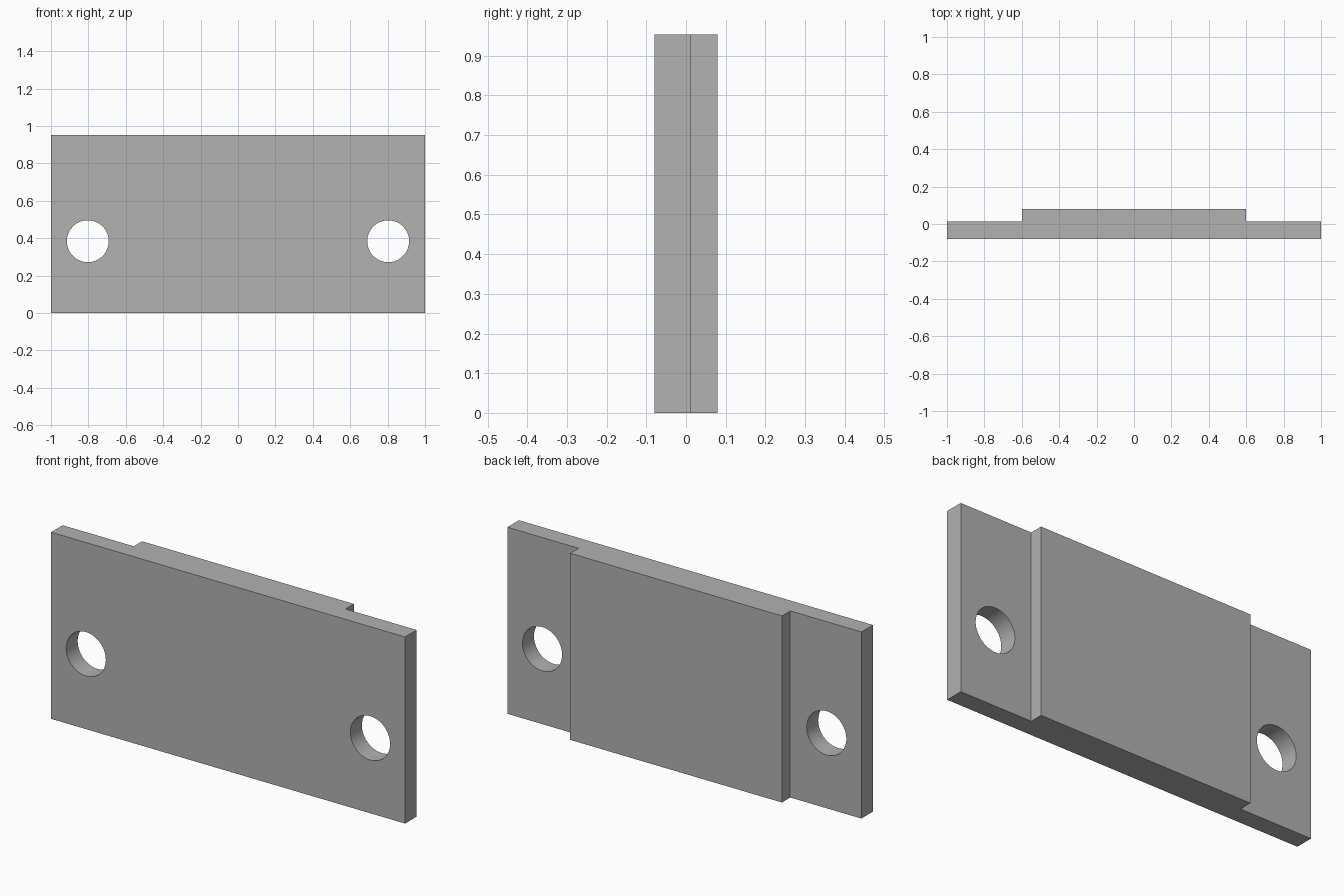
import bpy
import bmesh
import math
from mathutils import Matrix

HEIGHT = 0.953
FRONT, STEP, BACK = -0.08, 0.013, 0.08
HALF_WIDTH, HALF_PAD = 1.0, 0.598
HOLE_X, HOLE_Z, HOLE_RADIUS = 0.803, 0.384, 0.112

cube = bpy.data.objects.get("Cube")
if cube:
    bpy.data.objects.remove(cube, do_unlink=True)

grey = bpy.data.materials.new("plain grey")
grey.use_nodes = True
colour = (0.445, 0.445, 0.445, 1)
grey.diffuse_color = colour
grey.node_tree.nodes["Principled BSDF"].inputs["Base Color"].default_value = colour


def make_object(name, bm):
    bmesh.ops.recalc_face_normals(bm, faces=bm.faces)
    mesh = bpy.data.meshes.new(name)
    bm.to_mesh(mesh)
    bm.free()
    mesh.materials.append(grey)
    obj = bpy.data.objects.new(name, mesh)
    bpy.context.collection.objects.link(obj)
    return obj


# Stepped plate: mirrored plan profile extruded upwards
right_half = [(HALF_WIDTH, FRONT), (HALF_WIDTH, STEP), (HALF_PAD, STEP), (HALF_PAD, BACK)]
profile = right_half + [(-x, y) for x, y in reversed(right_half)]
bm = bmesh.new()
base = bm.faces.new([bm.verts.new((x, y, 0)) for x, y in profile])
extruded = bmesh.ops.extrude_face_region(bm, geom=[base])["geom"]
bmesh.ops.translate(bm, vec=(0, 0, HEIGHT),
                    verts=[v for v in extruded if isinstance(v, bmesh.types.BMVert)])
plate = make_object("mounting_plate", bm)

# Round holes through both end tabs
bm = bmesh.new()
for side in (-1, 1):
    place = Matrix.Translation((side * HOLE_X, 0, HOLE_Z)) @ Matrix.Rotation(math.pi / 2, 4, "X")
    bmesh.ops.create_cone(bm, cap_ends=True, segments=64, radius1=HOLE_RADIUS,
                          radius2=HOLE_RADIUS, depth=0.4, matrix=place)
cutter = make_object("hole_cutter", bm)
cutter.hide_render = True

cut = plate.modifiers.new("holes", "BOOLEAN")
cut.operation = "DIFFERENCE"
cut.solver = "EXACT"
cut.object = cutter
bpy.ops.object.select_all(action="DESELECT")
plate.select_set(True)
bpy.context.view_layer.objects.active = plate
bpy.ops.object.modifier_apply(modifier=cut.name)
bpy.data.objects.remove(cutter, do_unlink=True)

# Smooth hole walls, sharp plate edges
bpy.ops.object.shade_smooth_by_angle(angle=math.radians(30))
